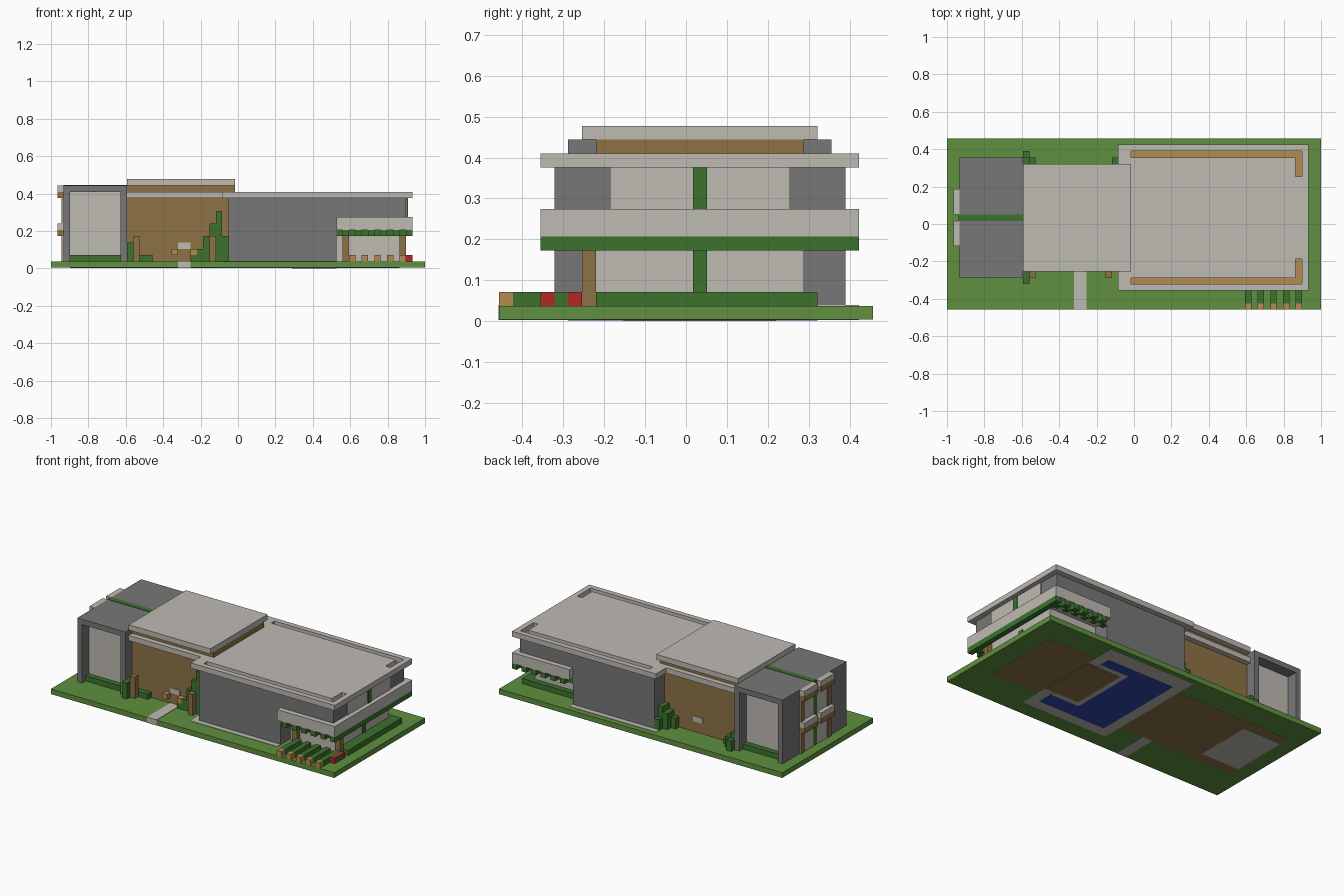
import bpy
import bmesh

default = bpy.data.objects.get("Cube")
if default:
    bpy.data.objects.remove(default)

# Everything sits on a block grid: LENGTH blocks long, DEPTH blocks deep
LENGTH, DEPTH = 59, 27
UNIT = 2 / LENGTH
AXIS = 29          # a block row j mirrors front to back as AXIS - j
THIN = 0.15        # plate thickness in blocks


def material(name, *colour):
    mat = bpy.data.materials.new(name)
    mat.use_nodes = True
    rgba = (*colour, 1)
    mat.diffuse_color = rgba
    shader = next(n for n in mat.node_tree.nodes if n.type == "BSDF_PRINCIPLED")
    shader.inputs["Base Color"].default_value = rgba
    return mat


lawn_green = material("lawn green", .115, .28, .05)
leaf_green = material("leaf green", .045, .17, .027)
off_white = material("off white", .52, .49, .45)
wall_grey = material("wall grey", .185, .185, .185)
wood_brown = material("wood brown", .27, .17, .06)
light_gold = material("light gold", .45, .26, .08)
flower_red = material("flower red", .46, .02, .02)
pool_blue = material("pool blue", .03, .06, .4)


def blocks(name, mat, *boxes, mirror=False):
    """One object made of boxes given as (x range, y range, z range) in blocks."""
    bm = bmesh.new()
    boxes = list(boxes)
    if mirror:
        boxes += [(xs, (AXIS - ys[1], AXIS - ys[0]), zs) for xs, ys, zs in boxes]
    for xs, ys, zs in boxes:
        cube = bmesh.ops.create_cube(bm, size=1)
        for v in cube["verts"]:
            v.co.x = (xs[v.co.x > 0] - LENGTH / 2) * UNIT
            v.co.y = (ys[v.co.y > 0] - DEPTH / 2) * UNIT
            v.co.z = zs[v.co.z > 0] * UNIT
    mesh = bpy.data.meshes.new(name)
    bm.to_mesh(mesh)
    bm.free()
    mesh.materials.append(mat)
    obj = bpy.data.objects.new(name, mesh)
    bpy.context.collection.objects.link(obj)
    return obj


def one(start):
    """Range of a single block."""
    return (start, start + 1)


ground = one(0)
floor = (0, THIN / 2)
low = one(1)

# Shared extents
wing_x, tower_x, middle_x = (28, 56), (2, 12), (12, 28)
core_y = (7, AXIS - 7)
wing_y = (4, AXIS - 4)
eave_y = (3, AXIS - 3)
porch_x = (45, 57)

# Ground slab and paving
blocks("lawn", lawn_green, ((0, LENGTH), (0, DEPTH), (THIN / 2 - .05, 1)))
blocks("wing_paving", off_white, ((27, 45), eave_y, (0, 1 + THIN / 2)))
blocks("entrance_path", off_white, ((20, 22), (-.02, 7), (0, 1 + THIN / 2)))

# Floor finishes on the underside
for name, mat, xs, ys, layer in (
    ("wing_floor", wood_brown, (45, 55), core_y, 0),
    ("hall_floor", wood_brown, (11, 27), core_y, 0),
    ("tower_floor", wood_brown, (3, 11), core_y, 0),
    ("tower_rug", off_white, (3, 11), (9, 20), 1),
    ("pool", pool_blue, (29, 43), (5, 23), 1),
    ("pool_deck", off_white, (37, 43), (8, 21), 2),
    ("pool_lounge", wood_brown, (38, 45), (9, 20), 3),
):
    blocks(name, mat, (xs, ys, (-.03 * layer, THIN / 2)))

# Tower: framed opening front and back, with panel and planter inside
blocks("tower_frame", wall_grey,
       (one(2), (5, 24), (1, 13)),
       (one(11), (5, 24), (1, 13)),
       ((3, 11), (5, 24), (12, 13)))
blocks("tower_panels", off_white, ((3, 11), core_y, (1, 12)))
blocks("tower_planter", leaf_green, ((3, 11), one(6), low), mirror=True)
blocks("tower_green_strip", leaf_green,
       (tower_x, one(14), (13, 13 + THIN / 2)),
       ((2 - THIN, 2), one(14), (1, 13)))

# Tower side windows with box canopies
blocks("side_windows", off_white,
       *[((2 - THIN, 2), (10, 14), zs) for zs in ((1, 5), (7, 11))], mirror=True)
blocks("side_canopies", off_white,
       *[(one(1), (10, 14), one(z)) for z in (6, 12)], mirror=True)
blocks("side_canopy_soffits", wood_brown,
       *[(one(1), (10, 14), one(z)) for z in (5, 11)], mirror=True)
blocks("side_window_frames", wood_brown,
       *[((2 - 2 * THIN, 2), one(10), zs) for zs in ((1, 5), (7, 11))], mirror=True)

# Middle hall with band and raised roof
blocks("hall_walls", wood_brown, (middle_x, core_y, (1, 11)))
blocks("hall_band", off_white, ((12, 27), (6, 23), (11, 12)))
blocks("hall_upper_wall", wood_brown, ((12, 29), core_y, (12, 13)))
blocks("hall_roof", off_white, ((12, 29), (6, 23), (13, 14)))
blocks("hall_plaque", off_white, ((20, 22), (7 - THIN, 7), one(3)), mirror=True)
blocks("hall_seats", light_gold,
       *[(one(x), one(6), one(2)) for x in (19, 22)])

# Shrubs and posts against the hall
blocks("stepped_shrub", leaf_green,
       *[(one(22 + n), one(6), (1, top)) for n, top in enumerate((2, 3, 5, 7, 9, 5))])
blocks("hall_posts", wood_brown,
       *[(one(x), one(5), (1, 5)) for x in (13, 25)])
blocks("corner_shrub", leaf_green,
       (one(12), (4, 7), (1, 4)), ((13, 16), one(6), (1, 2)))
blocks("back_shrubs", leaf_green,
       (one(12), (22, 24), (1, 4)), (one(12), one(24), (1, 3)),
       (one(13), (22, 24), (1, 3)), (one(14), one(22), low),
       (one(27), (22, 24), (1, 5)), (one(27), one(24), (1, 3)),
       (one(26), (22, 24), (1, 4)), (one(25), one(22), (1, 3)))

# Wing walls
blocks("wing_walls", wall_grey,
       ((28, 45), wing_y, (1, 8)), (wing_x, wing_y, (8, 11)))
blocks("porch_room", off_white, ((45, 55), core_y, (1, 6)))
blocks("end_windows", off_white, ((56, 56 + THIN), (8, 21), (8, 11)))
blocks("end_green_strip", leaf_green,
       ((56, 56 + 2 * THIN), one(14), (8, 11)),
       ((55, 55 + THIN), one(14), (1, 5)))

# Balcony and its hanging plants
blocks("balcony", off_white, (porch_x, eave_y, (6, 8)))
blocks("hanging_hedge", leaf_green, (one(56), eave_y, one(5)))
blocks("hanging_plants", leaf_green,
       *[(one(x), one(3 + x % 2), one(5)) for x in range(45, 56)], mirror=True)
blocks("porch_posts", wood_brown,
       *[(one(x), one(6), (1, 6)) for x in (46, 55)])
blocks("porch_hedge", leaf_green,
       ((55, 57), core_y, low), ((46, 57), one(22), low))

# Wing roof with recessed light channels
blocks("wing_roof", off_white,
       ((27, 55), (5, 24), (11, 12)),
       (one(56), (5, 24), (11, 12)),
       (one(55), (8, 21), (11, 12)))
blocks("wing_roof_rim", off_white,
       ((27, 57), one(3), (11, 12)),
       ((27, 29), one(4), (11, 12)),
       (one(56), one(4), (11, 12)), mirror=True)
blocks("roof_lights", light_gold,
       ((29, 56), one(4), (11, 11 + THIN)),
       (one(55), (5, 8), (11, 11 + THIN)), mirror=True)

# Garden beds with end blocks and flowers
beds = range(47, 56, 2)
blocks("garden_rows", leaf_green,
       *[(one(x), (1, 6), low) for x in beds], (one(56), one(4), low))
blocks("garden_row_ends", light_gold, *[(one(x), one(0), low) for x in beds])
blocks("flowers", flower_red, *[(one(56), one(y), low) for y in (3, 5)])

# Rest the lowest floor finish exactly on the ground plane
scene_objects = [o for o in bpy.context.collection.objects if o.type == "MESH"]
lowest = min(v.co.z for o in scene_objects for v in o.data.vertices)
for obj in scene_objects:
    obj.location.z -= lowest
